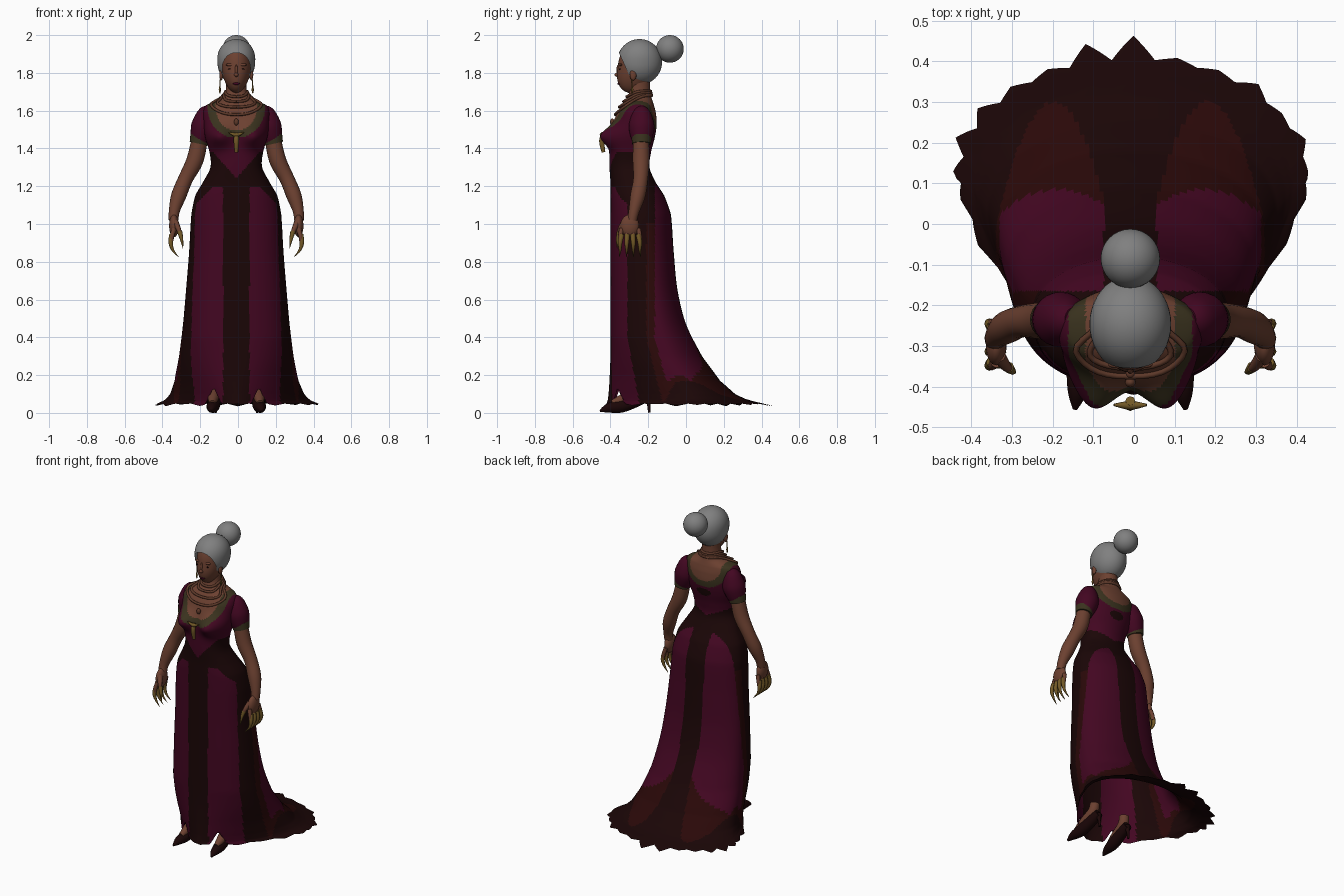
import bpy, bmesh, math, random
from mathutils import Vector, Matrix

random.seed(7)
if "Cube" in bpy.data.objects:
    bpy.data.objects.remove(bpy.data.objects["Cube"])


def material(name, *rgb):
    m = bpy.data.materials.new(name)
    m.use_nodes = True
    m.diffuse_color = (*rgb, 1)
    bsdf = next(n for n in m.node_tree.nodes if n.type == 'BSDF_PRINCIPLED')
    bsdf.inputs["Base Color"].default_value = (*rgb, 1)
    bsdf.inputs["Roughness"].default_value = 0.8
    return m


plum = material("plum cloth", .056, .002, .0155)
dark = material("dark brown cloth", .0105, .0018, .002)
wine = material("dark red cloth", .023, .0025, .0025)
olive = material("olive trim", .042, .032, .013)
skin = material("skin", .15, .052, .03)
copper = material("copper beads", .11, .04, .022)
gold = material("gold", .17, .1, .02)
grey = material("grey hair", .215, .215, .215)


def finish(name, bm, mats):
    bmesh.ops.recalc_face_normals(bm, faces=bm.faces)
    me = bpy.data.meshes.new(name)
    bm.to_mesh(me)
    bm.free()
    for m in mats:
        me.materials.append(m)
    ob = bpy.data.objects.new(name, me)
    bpy.context.collection.objects.link(ob)


def loft(name, rings, mats, rule=None, cap_start=True):
    """Skin a list of closed rings, colouring faces by a rule."""
    bm = bmesh.new()
    vs = [[bm.verts.new(p) for p in r] for r in rings]
    n = len(rings[0])
    for a, b in zip(vs, vs[1:]):
        for i in range(n):
            j = (i + 1) % n
            bm.faces.new((a[i], a[j], b[j], b[i])).smooth = True
    for c in [vs[-1]] + ([vs[0]] if cap_start else []):
        bm.faces.new(c)
    if rule:
        for f in bm.faces:
            f.material_index = rule(f.calc_center_median())
    finish(name, bm, mats)


def catmull(rows, k, f):
    """Smooth value of a table between row k and k + 1."""
    p = [rows[min(max(k + d, 0), len(rows) - 1)] for d in (-1, 0, 1, 2)]
    return [b + f * ((c - a) / 2 + f * (a - 2.5 * b + 2 * c - d / 2
            + f * (1.5 * (b - c) + (d - a) / 2))) for a, b, c, d in zip(*p)]


def tube(name, pts, mat, sides=14, sub=4):
    """Round tube through (x, y, z, radius) points."""
    rows = [catmull(pts, k, j / sub) for k in range(len(pts) - 1) for j in range(sub)]
    rows.append(pts[-1])
    cen = [Vector(r[:3]) for r in rows]
    last = len(cen) - 1
    tan = [(cen[min(i + 1, last)] - cen[max(i - 1, 0)]).normalized() for i in range(last + 1)]
    ref = min(Matrix.Identity(3), key=lambda a: max(abs(t.dot(a)) for t in tan))
    rings = []
    for r, c, t in zip(rows, cen, tan):
        u = t.cross(ref).normalized()
        v = t.cross(u)
        rad = max(r[3], .0008)
        rings.append([c + rad * (u * math.cos(q) + v * math.sin(q))
                      for q in (math.tau * i / sides for i in range(sides))])
    loft(name, rings, [mat])


def ball(name, loc, size, mat, segs=24, cut=None, shape=None):
    bm = bmesh.new()
    bmesh.ops.create_uvsphere(bm, u_segments=segs, v_segments=segs // 2 + 4, radius=1)
    for v in bm.verts:
        v.co = [l + s * c for l, s, c in zip(loc, size, v.co)]
        if shape:
            shape(v.co)
    if cut:
        bmesh.ops.bisect_plane(bm, geom=bm.verts[:] + bm.edges[:] + bm.faces[:],
                               plane_co=cut[0], plane_no=cut[1], clear_inner=True)
    for f in bm.faces:
        f.smooth = True
    finish(name, bm, [mat])


# Figure stands slightly off the centre of the train
CX = -.009

# Gown and neck: height, half width, y of widest point, front y, back y
PROFILE = [
    (.035, .425, .11, -.42, .405), (.06, .39, .08, -.415, .34), (.1, .355, .03, -.41, .26),
    (.17, .328, -.02, -.405, .18), (.3, .303, -.1, -.4, .085), (.47, .282, -.15, -.4, 0),
    (.65, .266, -.18, -.4, -.045), (.85, .25, -.2, -.4, -.065), (1.05, .238, -.22, -.4, -.08),
    (1.15, .217, -.24, -.4, -.115), (1.22, .177, -.26, -.4, -.16), (1.3, .137, -.29, -.405, -.193),
    (1.38, .142, -.29, -.405, -.185), (1.46, .165, -.28, -.4, -.165), (1.53, .173, -.27, -.385, -.155),
    (1.59, .176, -.26, -.365, -.16), (1.63, .158, -.25, -.34, -.17), (1.66, .088, -.245, -.315, -.18),
    (1.7, .057, -.25, -.3, -.19), (1.79, .053, -.25, -.3, -.19)]


def body(t, z):
    k = max(i for i in range(len(PROFILE) - 1) if PROFILE[i][0] <= z + 1e-6)
    z0, z1 = PROFILE[k][0], PROFILE[k + 1][0]
    _, w, yc, yf, yb = catmull(PROFILE, k, (z - z0) / (z1 - z0))
    s, c = math.sin(t), math.cos(t)
    n = 1.3 + 1.1 * min(1, z / .4) if c > 0 else 2
    x = math.copysign(w * abs(s) ** (2 / n), s)
    y = yc + ((yf if c > 0 else yb) - yc) * abs(c) ** (2 / n)
    bust = math.exp(-((abs(x) - .1) / .07) ** 2 - ((z - 1.465) / .057) ** 2)
    return Vector((x + CX * min(1, z / .2), y - .072 * bust * max(0, c) ** .5, z))


def gown_colour(p):
    x, y, z = abs(p.x - CX), p.y, p.z
    if z > 1.2:
        # scooped neckline with a trim band
        front = y < -.27
        low = max(0, 1.62 - z)
        depth = .125 if front else .085
        if (x / .11) ** 2 + (low / depth) ** 2 < 1 or z > 1.67:
            return 4
        if (x / .153) ** 2 + (low / (depth + .04)) ** 2 < 1:
            return 3
        if not front and (x / .05) ** 2 + ((z - 1.46) / .025) ** 2 < 1:
            return 1
        edge = min(1.38, 1.24 + 1.15 * x) if y < -.28 else 1.3 + .4 * x
        if z > edge:
            return 0
    # front panels
    if y < -.31 + .18 * max(0, .4 - z):
        return 0 if x > .07 and z < 1.2 - max(0, x - .12) else 1
    # rear panels with a wine border
    if .065 < x and z < 1.24 - max(0, .1 - x):
        lean = .25 * max(0, .4 - z)
        if y > -.165 + lean and z > .17 and x < .322 and y < .085 - 3 * (x - .18) ** 2:
            return 0
        if y > -.21 + lean and z < 1 and y < .3 and abs(x - .19) < .14 * math.sqrt(1 - max(0, y) / .3):
            return 2
    return 1


COLS, SPIKE, STEPS = 200, 8, 9
jag = [random.uniform(.15, 1) for _ in range(COLS // SPIKE)]
jag[len(jag) // 2] = 1
heights = [a[0] + (b[0] - a[0]) * j / STEPS for a, b in zip(PROFILE, PROFILE[1:]) for j in range(STEPS)]
rings = []
for z in heights:
    ring = []
    for i in range(COLS):
        t = math.tau * i / COLS
        p = body(t, z)
        # ragged hem, with a notch above each foot
        fade = max(0, 1 - (z - .035) / .04)
        spike = jag[i // SPIKE] * (1 - abs(2 * (i % SPIKE) / SPIKE - 1))
        rear = (1 - math.cos(t)) / 2
        p.x *= 1 + .13 * spike * fade * rear
        p.y += .058 * spike * fade * rear * -math.cos(t)
        p.z += .014 * (1 - spike) * fade
        if math.cos(t) > 0:
            p.z = max(p.z, .04 + .095 * (1 - abs(abs(p.x - CX) - .12) / .045))
        ring.append(p)
    rings.append(ring)
loft("gown", rings, [plum, dark, wine, olive, skin], gown_colour, cap_start=False)


# Head, face and hair
def jaw(co):
    low = max(0, 1.83 - co.z)
    co.y -= .25 * low
    co.x = CX + (co.x - CX) * (1 - 1.2 * low)


def crown(co):
    # fuller, flatter top than a plain ellipsoid
    up = max(0, co.z - 1.86) / .12
    co.x = CX + (co.x - CX) * (1 + .12 * up)


ball("head", (CX, -.255, 1.83), (.08, .105, .137), skin, 32, shape=jaw)
ball("nose", (CX, -.364, 1.79), (.012, .015, .011), skin, 14)
ball("nose_bridge", (CX, -.358, 1.812), (.008, .011, .032), skin, 14)
ball("lips", (CX, -.353, 1.743), (.02, .01, .007), plum, 14)
ball("hair", (CX, -.246, 1.858), (.1, .119, .121), grey, 40,
     cut=((0, -.355, 1.907), (0, 1, .45)), shape=crown)
ball("hair_bun", (CX, -.085, 1.927), (.073, .073, .073), grey, 32)

# Necklaces laid over the chest
for n, (zf, zb) in enumerate([(1.67, 1.7), (1.645, 1.69), (1.615, 1.682), (1.575, 1.676)]):
    loop = []
    for i in range(49):
        t = math.tau * i / 48
        p = body(t, zb + (zf - zb) * ((1 + math.cos(t)) / 2) ** 3.2)
        loop.append((p.x, p.y - .004 * math.cos(t), p.z + .004, .0075))
    tube(f"necklace_{n + 1}", loop, copper, 8, 1)
ball("necklace_bead", (CX, -.39, 1.54), (.013, .012, .018), copper, 14)

# Brooch
tube("brooch_tail", [(CX, -.435, 1.48, .012), (CX, -.446, 1.44, .014), (CX, -.437, 1.38, .01)], gold, 8)
tube("brooch_bar", [(CX - .04, -.445, 1.485, .003), (CX, -.446, 1.472, .011),
                    (CX + .04, -.445, 1.485, .003)], gold, 8)

for side, s in (("left", 1), ("right", -1)):
    def limb(part, pts, mat, sides=14):
        tube(f"{side}_{part}", [(CX + s * x, y, z, r) for x, y, z, r in pts], mat, sides)

    # Face sides
    ball(f"{side}_eye", (CX + s * .031, -.349, 1.82), (.012, .005, .004), dark, 12)
    ball(f"{side}_brow", (CX + s * .031, -.346, 1.843), (.024, .009, .008), skin, 12)
    ball(f"{side}_ear", (CX + s * .08, -.28, 1.79), (.01, .018, .03), skin, 12)
    limb("earring", [(.085, -.285, 1.765, .003), (.087, -.285, 1.73, .003),
                     (.087, -.285, 1.71, .006), (.087, -.285, 1.69, .002)], gold, 8)
    # Sleeve and arm
    limb("sleeve", [(.138, -.235, 1.607, .03), (.156, -.235, 1.58, .052), (.17, -.235, 1.52, .068),
                    (.185, -.235, 1.465, .059), (.194, -.235, 1.43, .046)], plum, 24)
    limb("cuff", [(.189, -.235, 1.466, .055), (.198, -.235, 1.425, .05)], olive, 24)
    limb("arm", [(.19, -.238, 1.47, .042), (.218, -.238, 1.34, .045), (.268, -.24, 1.24, .039),
                 (.305, -.255, 1.15, .04), (.328, -.275, 1.07, .029), (.332, -.285, 1.02, .026)], skin, 18)
    ball(f"{side}_palm", (CX + s * .33, -.298, .99), (.026, .05, .06), skin, 18)
    # Fingers with long claws
    for i in range(4):
        y, spread = -.34 + .029 * i, -.009 + .006 * i
        limb(f"finger_{i + 1}", [(.33, y, .975, .014), (.34, y + spread, .935, .011),
                                 (.341, y + spread, .91, .009)], skin, 8)
        limb(f"claw_{i + 1}", [(.341, y, .945, .0135), (.347, y + spread, .9, .012),
                               (.335, y + spread, .86, .007),
                               (.305, y + spread * 1.5, .825, .001)], gold, 8)
    limb("thumb", [(.323, -.325, 1.01, .018), (.305, -.35, .97, .013), (.297, -.355, .945, .01)], skin, 8)
    limb("thumb_claw", [(.3, -.352, .96, .014), (.29, -.362, .92, .009),
                        (.282, -.365, .87, .001)], gold, 8)
    # Foot and heeled shoe
    limb("foot", [(.126, -.39, .052, .016), (.122, -.32, .08, .029), (.116, -.25, .12, .031),
                  (.112, -.235, .17, .029)], skin)
    limb("shoe", [(.136, -.455, .01, .006), (.13, -.41, .026, .025), (.122, -.34, .037, .035),
                  (.114, -.25, .07, .032), (.11, -.2, .092, .026)], dark)
    limb("shoe_heel", [(.11, -.208, .085, .022), (.11, -.198, .05, .01), (.11, -.194, .001, .007)], dark, 10)
